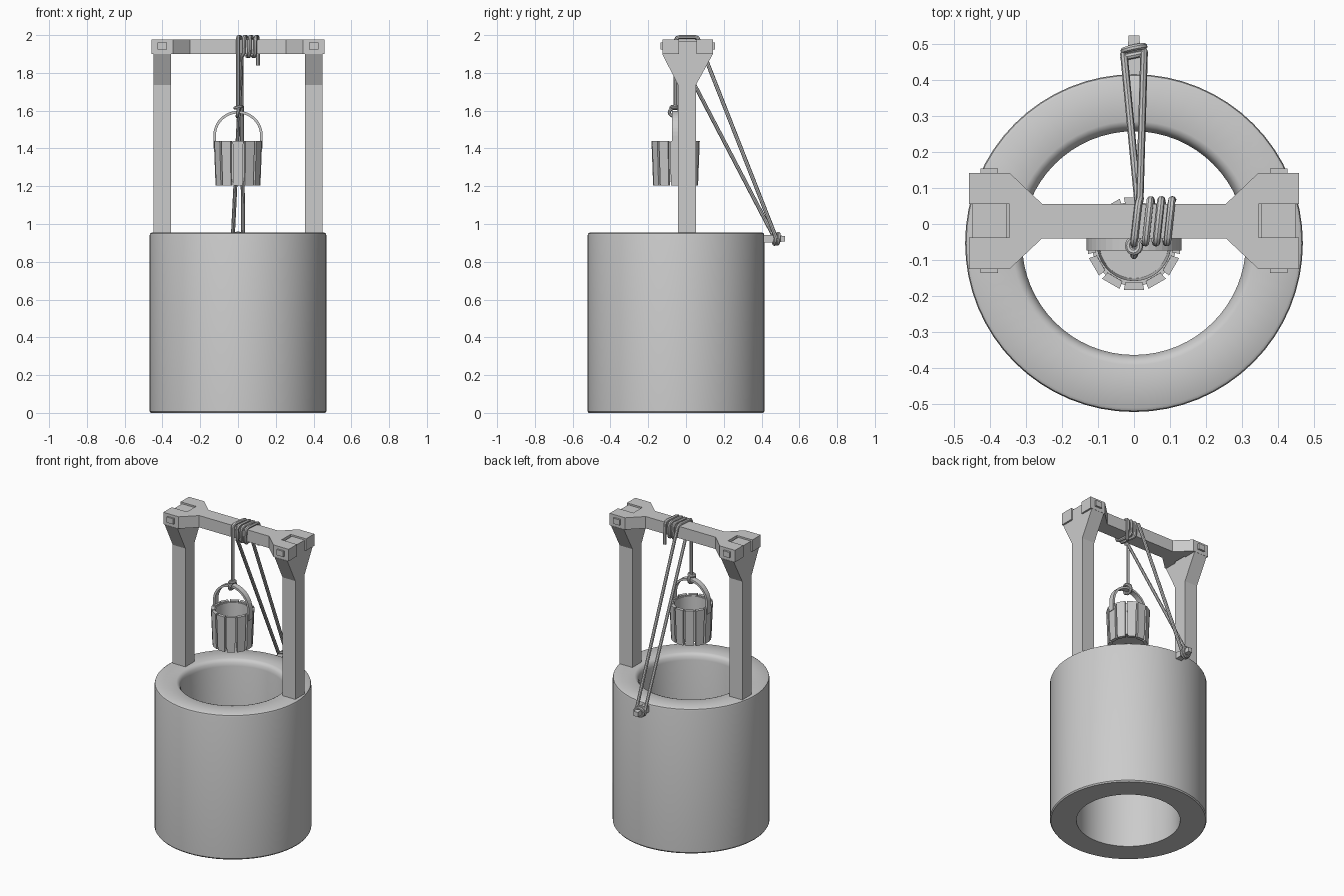
import bpy, bmesh
from math import cos, sin, pi, radians

if "Cube" in bpy.data.objects:
    bpy.data.objects.remove(bpy.data.objects["Cube"])


def finish(name, bm, smooth=False):
    bmesh.ops.recalc_face_normals(bm, faces=bm.faces)
    me = bpy.data.meshes.new(name)
    bm.to_mesh(me)
    bm.free()
    ob = bpy.data.objects.new(name, me)
    bpy.context.collection.objects.link(ob)
    if smooth:
        bpy.ops.object.select_all(action='DESELECT')
        ob.select_set(True)
        bpy.context.view_layer.objects.active = ob
        bpy.ops.object.shade_smooth_by_angle(angle=radians(35))
    return ob


def prism(name, pts, axis, lo, hi):
    """Extrude a 2D outline along an axis (outline uses the other two axes in order)."""
    def place(p, d):
        v = list(p)
        v.insert('xyz'.index(axis), d)
        return v
    bm = bmesh.new()
    face = bm.faces.new([bm.verts.new(place(p, lo)) for p in pts])
    new = bmesh.ops.extrude_face_region(bm, geom=[face])['geom']
    vec = place((0, 0), hi - lo)
    bmesh.ops.translate(bm, vec=vec, verts=[g for g in new if isinstance(g, bmesh.types.BMVert)])
    return finish(name, bm)


def lathe(name, profile, n, y):
    """Revolve a closed (radius, z) profile around a vertical axis at (0, y)."""
    bm = bmesh.new()
    rings = [[bm.verts.new((r * cos(2*pi*i/n), y + r * sin(2*pi*i/n), z)) for r, z in profile]
             for i in range(n)]
    m = len(profile)
    for i in range(n):
        a, b = rings[i], rings[(i + 1) % n]
        for j in range(m):
            k = (j + 1) % m
            if profile[j][0] + profile[k][0] > 0:
                bm.faces.new((a[j], b[j], b[k], a[k]))
    bmesh.ops.remove_doubles(bm, verts=bm.verts, dist=1e-5)
    bmesh.ops.dissolve_degenerate(bm, edges=bm.edges, dist=1e-6)
    return finish(name, bm, True)


def rope(name, pts, r=0.0105, cyclic=False):
    cu = bpy.data.curves.new(name, 'CURVE')
    cu.dimensions = '3D'
    cu.bevel_depth, cu.bevel_resolution, cu.use_fill_caps = r, 2, True
    sp = cu.splines.new('POLY')
    sp.points.add(len(pts) - 1)
    for p, co in zip(sp.points, pts):
        p.co = (*co, 1)
    sp.use_cyclic_u = cyclic
    ob = bpy.data.objects.new(name, cu)
    bpy.context.collection.objects.link(ob)
    bpy.ops.object.select_all(action='DESELECT')
    ob.select_set(True)
    bpy.context.view_layer.objects.active = ob
    bpy.ops.object.convert(target='MESH')
    bpy.ops.object.shade_smooth_by_angle(angle=radians(40))


# Well ring, open at both ends, with rounded rims
lathe("well_wall", [(.31, 0), (.462, 0), (.468, .008), (.468, .94), (.465, .95), (.457, .955),
                    (.338, .955), (.326, .95), (.316, .937), (.31, .915)], 64, -.053)

# Cross beam with flared, slotted ends
half = [(.255, -.04), (.345, -.125), (.457, -.125), (.457, -.038), (.345, -.038),
        (.345, .056), (.457, .056), (.457, .142), (.345, .142), (.255, .056)]
prism("cross_beam", half + [(-x, y) for x, y in reversed(half)], 'z', 1.9, 1.978)

# Posts with flared heads and tenons, plus the pegs through the joints
post = [(-.042, .93), (.052, .93), (.052, 1.735), (.142, 1.899), (.055, 1.899), (.055, 1.968),
        (-.037, 1.968), (-.037, 1.899), (-.125, 1.899), (-.042, 1.735)]
for s, side in ((-1, "left"), (1, "right")):
    prism(side + "_post", post, 'x', s * .354, s * .447)
    prism(side + "_joint_peg", [(s * .377, 1.923), (s * .425, 1.923), (s * .425, 1.96), (s * .377, 1.96)],
          'y', -.136, .154)

# Bucket: inner shell, staves, strap handle
BY = -.055
lathe("bucket_shell", [(0, 1.225), (.108, 1.225), (.117, 1.432), (.102, 1.432), (.096, 1.245), (0, 1.245)], 36, BY)
bm = bmesh.new()
for i in range(12):
    a = -pi / 2 + i * pi / 6
    layers = []
    for z, ro, w in ((1.205, .119, .025), (1.44, .128, .028)):
        ri = ro - .022
        layers.append([bm.verts.new((r * cos(a) - t * sin(a), BY + r * sin(a) + t * cos(a), z))
                       for r, t in ((ri, -w * .85), (ro, -w), (ro, w), (ri, w * .85))])
    lo, hi = layers
    bm.faces.new(lo[::-1])
    bm.faces.new(hi)
    for j in range(4):
        k = (j + 1) % 4
        bm.faces.new((lo[j], lo[k], hi[k], hi[j]))
finish("bucket_staves", bm)

arc = [pi * i / 20 for i in range(21)]
strap = [(.131, 1.4)] + [(.131 * cos(a), 1.468 + .131 * sin(a)) for a in arc] + [(-.131, 1.4), (-.117, 1.4)]
strap += [(.117 * cos(a), 1.468 + .117 * sin(a)) for a in reversed(arc)] + [(.117, 1.4)]
prism("bucket_handle", strap, 'y', -.073, -.037)

# Tie-off peg on the back of the well (tapered)
bm = bmesh.new()
bmesh.ops.create_cube(bm, size=1)
for v in bm.verts:
    w = .03 if v.co.y > 0 else .046
    v.co = (v.co.x * w, .523 if v.co.y > 0 else .38, .922 + v.co.z * w)
finish("tie_peg", bm)

# Rope from tie peg over the beam down to the bucket
rope("bucket_rope", [(.028, .478, .925), (.016, .068, 1.968), (.013, .058, 1.985), (.011, .046, 1.99),
                     (.002, -.034, 1.99), (0, -.048, 1.985), (0, -.055, 1.972), (0, -.055, 1.605)])

# Second strand passing under the beam, coiled around it, with a hanging end
section = [(-.052, 1.905), (-.052, 1.973), (-.046, 1.985), (-.034, 1.99), (.05, 1.99), (.061, 1.985),
           (.067, 1.973), (.067, 1.905), (.061, 1.894), (.05, 1.889), (-.034, 1.889), (-.046, 1.894)]
shift = [0, .002, .003, .004, .013, .014, .015, .017, .018, .019, .028, .029]
coil = [(-.028, .472, .92), (.02, -.034, 1.889), (.026, -.046, 1.894)]
for t in range(3):
    coil += [(.03 + .03 * t + d, y, z) for d, (y, z) in zip(shift, section)]
coil = coil[:-4] + [(.107, .067, 1.84)]
rope("coiled_rope", coil)


def ring(name, c, u, v, n=16):
    rope(name, [[c[k] + u[k] * cos(2*pi*i/n) + v[k] * sin(2*pi*i/n) for k in range(3)] for i in range(n)],
         .0095, True)


# Knots on the handle and around the tie peg
ring("handle_knot_loop", (0, -.058, 1.592), (0, .03, 0), (.004, 0, .022))
ring("handle_knot_collar", (0, -.06, 1.618), (.016, 0, .004), (0, .018, 0))
ring("peg_knot_inner", (0, .468, .922), (.029, .006, 0), (0, 0, .029))
ring("peg_knot_outer", (0, .486, .922), (.028, .006, 0), (0, .003, .028))
